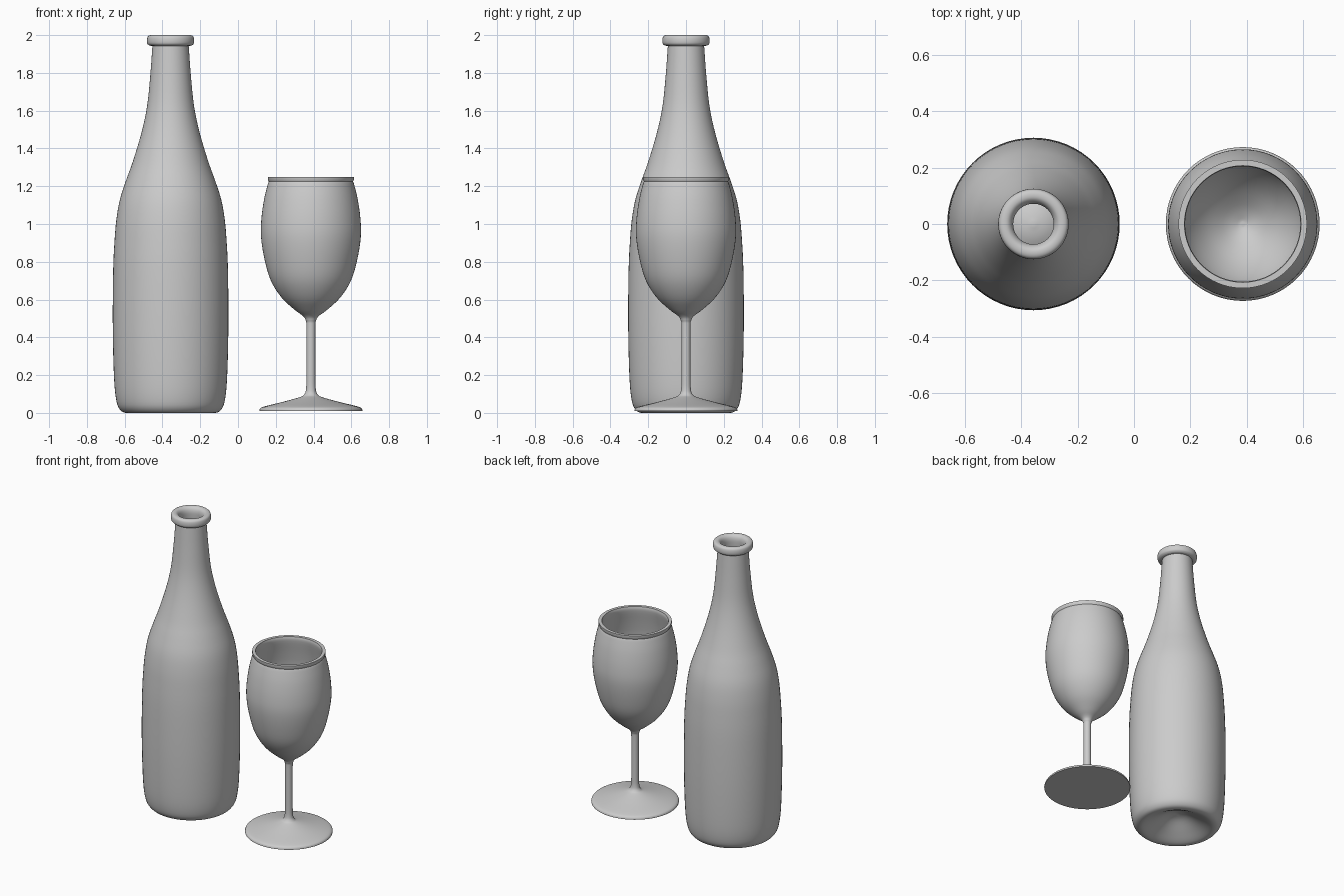
import bpy, bmesh, math
from mathutils import Vector

SEGMENTS = 64


def smooth_run(points, steps=4):
    """Catmull-Rom curve through (radius, height) points."""
    p = [Vector(q) for q in points]
    if len(p) < 3:
        return p
    p = [2 * p[0] - p[1]] + p + [2 * p[-1] - p[-2]]
    out = []
    for i in range(1, len(p) - 2):
        a, b, c, d = p[i - 1:i + 3]
        for s in range(steps):
            t = s / steps
            out.append(0.5 * (2 * b + (c - a) * t + (2 * a - 5 * b + 4 * c - d) * t ** 2
                              + (3 * b - a - 3 * c + d) * t ** 3))
    return out + [p[-2]]


def lathe(name, x, runs):
    """Revolve smooth runs, joined at sharp corners, around a vertical axis."""
    profile = [q for run in runs for q in smooth_run(run)]
    bm = bmesh.new()
    verts = [bm.verts.new((max(r, 0), 0, z)) for r, z in profile]
    edges = [bm.edges.new(pair) for pair in zip(verts, verts[1:])]
    bmesh.ops.spin(bm, geom=verts + edges, cent=(0, 0, 0), axis=(0, 0, 1),
                   angle=2 * math.pi, steps=SEGMENTS)
    bmesh.ops.remove_doubles(bm, verts=bm.verts, dist=0.0003)
    bmesh.ops.recalc_face_normals(bm, faces=bm.faces)
    mesh = bpy.data.meshes.new(name)
    bm.to_mesh(mesh)
    bm.free()
    ob = bpy.data.objects.new(name, mesh)
    bpy.context.collection.objects.link(ob)
    ob.location.x = x
    bpy.ops.object.select_all(action='DESELECT')
    ob.select_set(True)
    bpy.context.view_layer.objects.active = ob
    bpy.ops.object.shade_smooth_by_angle(angle=math.radians(40))
    return ob


# Bottle: hollow punt, body and neck, rolled lip, inner wall
lathe("bottle", -0.357, [
    [(0, 0.10), (0.06, 0.085), (0.14, 0.04), (0.20, 0.008), (0.235, 0.0),
     (0.265, 0.014), (0.286, 0.06), (0.299, 0.18), (0.306, 0.45), (0.304, 0.75),
     (0.296, 0.92), (0.286, 1.03), (0.268, 1.13), (0.236, 1.23), (0.200, 1.33),
     (0.155, 1.48), (0.125, 1.62), (0.108, 1.78), (0.096, 1.943)],
    [(0.112, 1.944), (0.123, 1.955), (0.125, 1.975), (0.120, 1.993),
     (0.105, 2.0), (0.087, 1.996), (0.074, 1.975), (0.073, 1.93),
     (0.086, 1.78), (0.104, 1.62), (0.134, 1.48), (0.18, 1.33), (0.246, 1.13),
     (0.275, 0.92), (0.285, 0.45), (0.278, 0.18), (0.255, 0.05),
     (0.225, 0.025), (0.14, 0.062), (0.06, 0.106), (0, 0.12)],
])

# Wine glass: flat foot, stem, bowl, flared rim, inner bowl
lathe("wine_glass", 0.386, [
    [(0, 0.01), (0.272, 0.01)],
    [(0.273, 0.015), (0.266, 0.026), (0.24, 0.036), (0.15, 0.058), (0.06, 0.083),
     (0.036, 0.097), (0.026, 0.125), (0.024, 0.2), (0.024, 0.45), (0.028, 0.49),
     (0.042, 0.513), (0.085, 0.545), (0.155, 0.61), (0.212, 0.70), (0.245, 0.81),
     (0.264, 0.93), (0.262, 1.03), (0.248, 1.13), (0.230, 1.205), (0.223, 1.225)],
    [(0.228, 1.235), (0.228, 1.25)],
    [(0.207, 1.25), (0.206, 1.22), (0.228, 1.12), (0.243, 1.03), (0.244, 0.93),
     (0.226, 0.81), (0.195, 0.715), (0.14, 0.63), (0.07, 0.565), (0.02, 0.537),
     (0, 0.534)],
])
